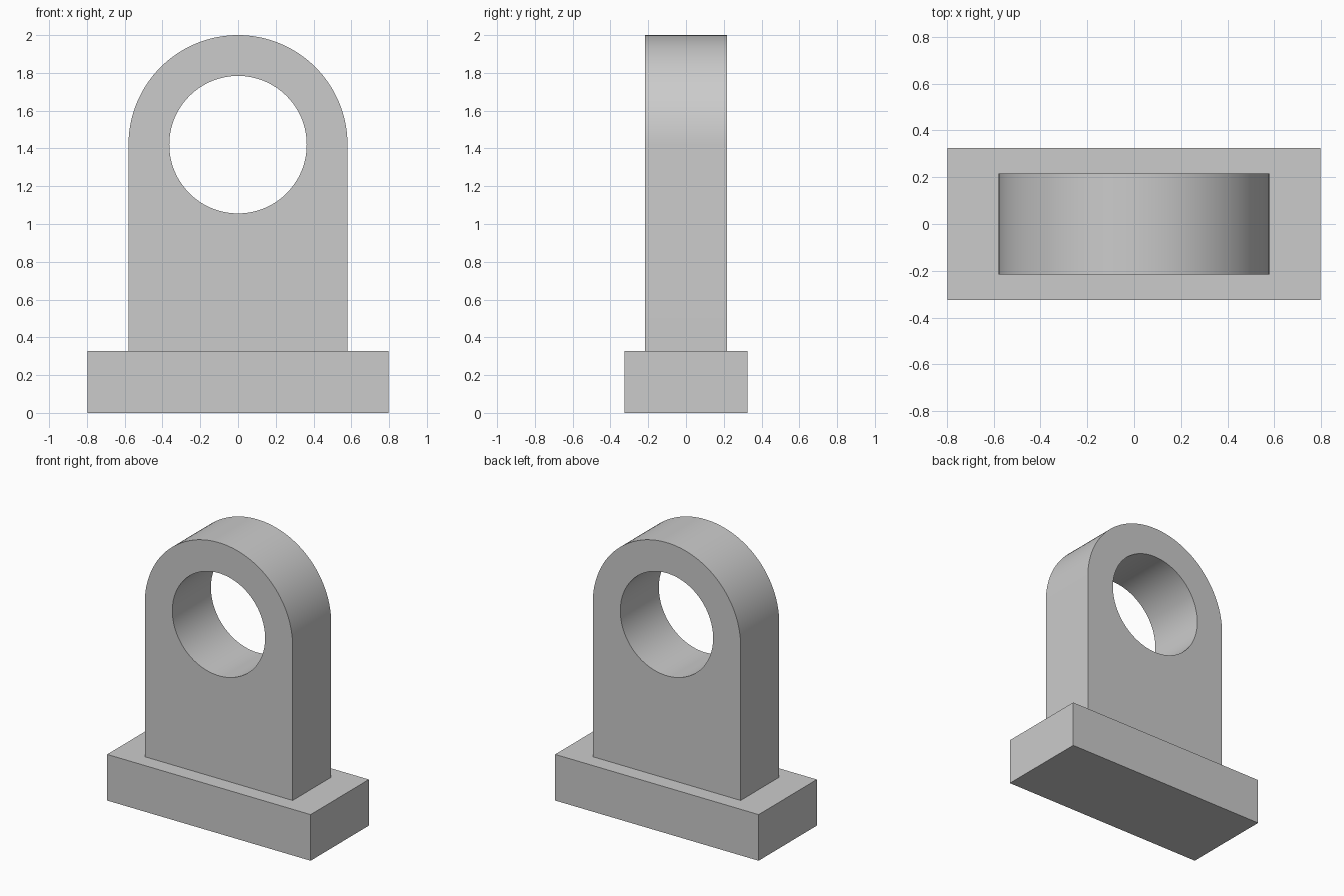
import bpy
import bmesh
from math import cos, sin, pi, radians

cube = bpy.data.objects.get("Cube")
if cube:
    bpy.data.objects.remove(cube, do_unlink=True)

BASE_W, BASE_D, BASE_H = 1.596, 0.652, 0.327
PLATE_R, PLATE_D = 0.58, 0.432
HOLE_R, HOLE_Z = 0.364, 1.42
ARC_STEPS = 64

grey = bpy.data.materials.new("plain grey")
grey.use_nodes = True
colour = (0.6, 0.6, 0.6, 1)
grey.diffuse_color = colour
grey.node_tree.nodes["Principled BSDF"].inputs["Base Color"].default_value = colour


def add_object(name, bm):
    bmesh.ops.recalc_face_normals(bm, faces=bm.faces)
    mesh = bpy.data.meshes.new(name)
    bm.to_mesh(mesh)
    bm.free()
    mesh.materials.append(grey)
    obj = bpy.data.objects.new(name, mesh)
    bpy.context.collection.objects.link(obj)
    return obj


def extrude_profile(name, points, depth):
    """Extrude an x-z outline along y, centred on y = 0."""
    bm = bmesh.new()
    face = bm.faces.new([bm.verts.new((x, -depth / 2, z)) for x, z in points])
    result = bmesh.ops.extrude_face_region(bm, geom=[face], use_keep_orig=True)
    moved = [v for v in result["geom"] if isinstance(v, bmesh.types.BMVert)]
    bmesh.ops.translate(bm, verts=moved, vec=(0, depth, 0))
    return add_object(name, bm)


def arc(radius, end, steps):
    return [(radius * cos(end * i / steps), HOLE_Z + radius * sin(end * i / steps))
            for i in range(steps + 1)]


# Base block
w = BASE_W / 2
extrude_profile("base_block", [(-w, 0), (w, 0), (w, BASE_H), (-w, BASE_H)], BASE_D)

# Upright plate with a rounded top
outline = [(-PLATE_R, BASE_H), (PLATE_R, BASE_H)] + arc(PLATE_R, pi, ARC_STEPS)
upright = extrude_profile("upright_plate", outline, PLATE_D)

# Round through-hole
cutter = extrude_profile("hole_cutter", arc(HOLE_R, 2 * pi, 2 * ARC_STEPS)[:-1], PLATE_D * 2)
cutter.hide_render = True
cut = upright.modifiers.new("hole", "BOOLEAN")
cut.operation = "DIFFERENCE"
cut.solver = "EXACT"
cut.object = cutter
bpy.ops.object.select_all(action="DESELECT")
upright.select_set(True)
bpy.context.view_layer.objects.active = upright
bpy.ops.object.modifier_apply(modifier=cut.name)
bpy.data.objects.remove(cutter, do_unlink=True)
bpy.ops.object.shade_smooth_by_angle(angle=radians(30))
